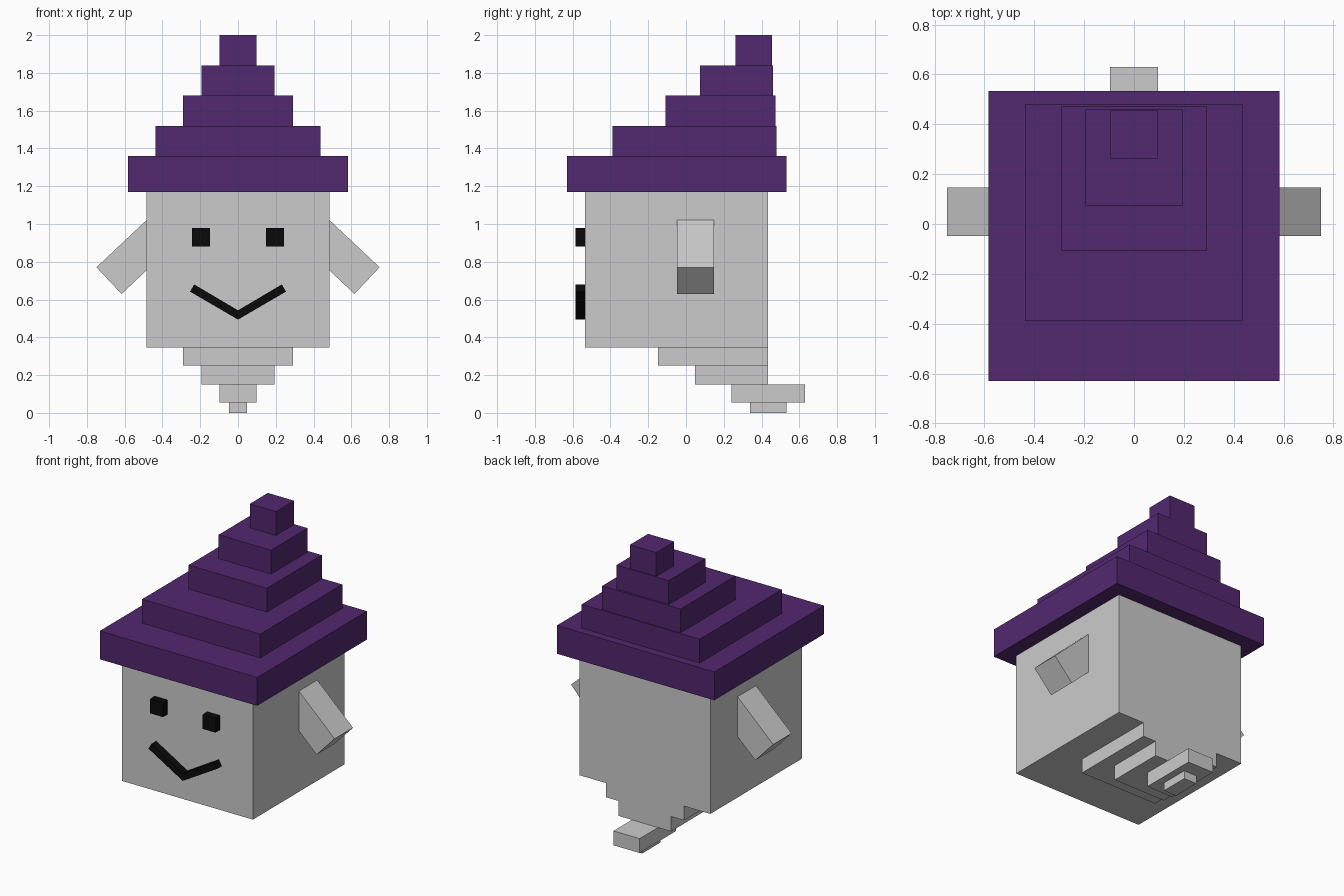
import bpy, bmesh, math
from mathutils import Matrix

if "Cube" in bpy.data.objects:
    bpy.data.objects.remove(bpy.data.objects["Cube"])


def material(name, color):
    m = bpy.data.materials.new(name)
    m.diffuse_color = color
    m.use_nodes = True
    m.node_tree.nodes["Principled BSDF"].inputs["Base Color"].default_value = m.diffuse_color
    return m


purple = material("purple_cloth", (0.084, 0.021, 0.156, 1))
black = material("black", (0.003, 0.003, 0.003, 1))


def finish(name, bm, mat=None):
    bmesh.ops.recalc_face_normals(bm, faces=bm.faces)
    me = bpy.data.meshes.new(name)
    bm.to_mesh(me)
    bm.free()
    ob = bpy.data.objects.new(name, me)
    bpy.context.collection.objects.link(ob)
    if mat:
        me.materials.append(mat)
    return ob


def box(name, x, y, z, mat=None, tilt=0.0):
    """Box from (min, max) ranges, optionally tilted about y through its centre."""
    ranges = (x, y, z)
    centre = [(a + b) / 2 for a, b in ranges]
    size = [b - a for a, b in ranges]
    bm = bmesh.new()
    bmesh.ops.create_cube(bm, size=1, matrix=Matrix.Diagonal((*size, 1)))
    ob = finish(name, bm, mat)
    ob.location = centre
    ob.rotation_euler.y = tilt
    return ob


# Body
box("body", (-0.485, 0.485), (-0.535, 0.435), (0.345, 1.17))

# Stepped hat: half width, front y, back y, bottom z, top z
hat = [
    (0.583, -0.63, 0.533, 1.17, 1.36),
    (0.437, -0.39, 0.48, 1.36, 1.52),
    (0.29, -0.108, 0.473, 1.52, 1.68),
    (0.194, 0.073, 0.46, 1.68, 1.84),
    (0.097, 0.263, 0.455, 1.84, 2.0),
]
for i, (w, y0, y1, z0, z1) in enumerate(hat):
    box(f"hat_tier_{i + 1}", (-w, w), (y0, y1), (z0, z1), purple)

# Stepped tail
tail = [
    (0.29, -0.147, 0.435, 0.25, 0.345),
    (0.194, 0.048, 0.435, 0.15, 0.25),
    (0.097, 0.242, 0.63, 0.054, 0.15),
    (0.048, 0.34, 0.532, 0.0, 0.054),
]
for i, (w, y0, y1, z0, z1) in enumerate(tail):
    box(f"tail_tier_{i + 1}", (-w, w), (y0, y1), (z0, z1))

# Arms and eyes, mirrored left and right
for side, s in (("left", -1), ("right", 1)):
    cx, cz, length, width = 0.541, 0.834, 0.39, 0.194
    box(f"{side}_arm", (s * cx - length / 2, s * cx + length / 2), (-0.048, 0.147),
        (cz - width / 2, cz + width / 2), tilt=s * math.radians(43.3))
    ex = s * 0.195
    box(f"{side}_eye", (ex - 0.048, ex + 0.048), (-0.585, -0.49), (0.882, 0.978), black)

# Mouth: V-shaped profile extruded out of the face
profile = [(-0.254, 0.642), (0, 0.494), (0.254, 0.642),
           (0.232, 0.68), (0, 0.543), (-0.232, 0.68)]
bm = bmesh.new()
face = bm.faces.new([bm.verts.new((x, -0.585, z)) for x, z in profile])
ext = bmesh.ops.extrude_face_region(bm, geom=[face], use_keep_orig=True)
bmesh.ops.translate(bm, vec=(0, 0.08, 0),
                    verts=[g for g in ext["geom"] if isinstance(g, bmesh.types.BMVert)])
finish("mouth", bm, black)
